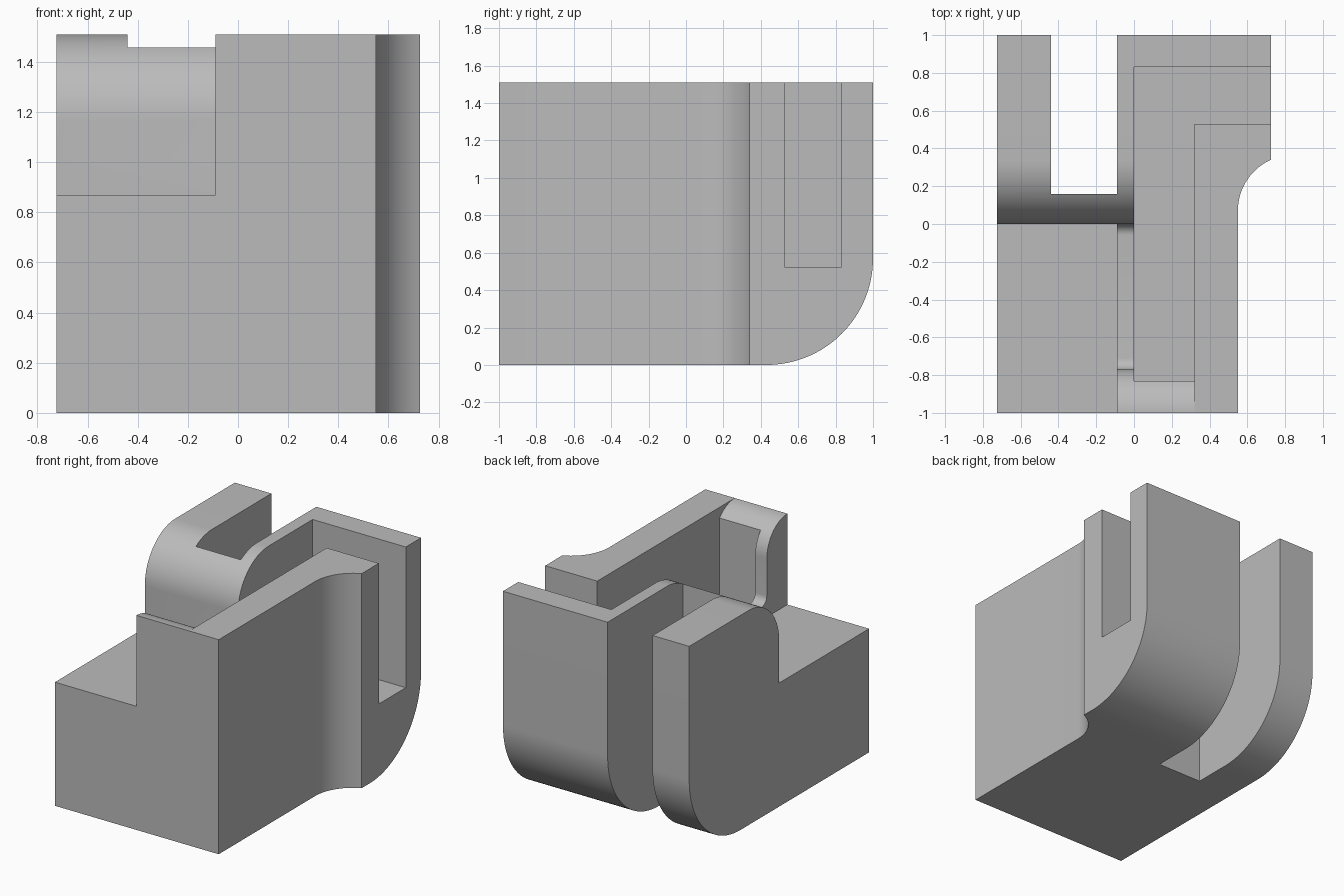
import bpy
import bmesh
from math import sin, cos, radians
from mathutils import Vector

default = bpy.data.objects.get("Cube")
if default:
    bpy.data.objects.remove(default, do_unlink=True)

grey = bpy.data.materials.new("plain grey")
grey.use_nodes = True
grey.diffuse_color = (0.5, 0.5, 0.5, 1)
for node in grey.node_tree.nodes:
    if node.type == "BSDF_PRINCIPLED":
        node.inputs["Base Color"].default_value = grey.diffuse_color

HEIGHT, ABOVE, BELOW = 1.51, 1.8, -0.2
WALL = -0.09          # outer face of the thin pocket wall


def arc(cx, cy, r, start, end, steps=20):
    """Points on a circle between two angles in degrees."""
    angles = [radians(start + (end - start) * i / steps) for i in range(steps + 1)]
    return [(cx + r * cos(a), cy + r * sin(a)) for a in angles]


def prism(name, points, axis, low, high):
    """Extrude an outline: (y, z) points along x, or (x, y) points along z."""
    bm = bmesh.new()
    place = (lambda a, b: (low, a, b)) if axis == "x" else (lambda a, b: (a, b, low))
    face = bm.faces.new([bm.verts.new(place(a, b)) for a, b in points])
    out = bmesh.ops.extrude_face_region(bm, geom=[face])
    verts = [g for g in out["geom"] if isinstance(g, bmesh.types.BMVert)]
    step = high - low
    bmesh.ops.translate(bm, verts=verts, vec=Vector((step, 0, 0) if axis == "x" else (0, 0, step)))
    bmesh.ops.recalc_face_normals(bm, faces=bm.faces)
    mesh = bpy.data.meshes.new(name)
    bm.to_mesh(mesh)
    bm.free()
    mesh.materials.append(grey)
    obj = bpy.data.objects.new(name, mesh)
    bpy.context.collection.objects.link(obj)
    return obj


def rect(x0, x1, y0, y1):
    return [(x0, y0), (x1, y0), (x1, y1), (x0, y1)]


# Solid block with the hollow curve on its right flank
plan = [(-0.725, -1), (0.55, -1)] + arc(0.846, 0.07, 0.296, 180, 114.1)
plan += [(0.725, 1), (-0.725, 1)]
body = prism("body", plan, "z", 0, HEIGHT)

# Rounded inner edge of the front wall
r = 0.23
front_round = arc(-1, HEIGHT - r, r, 90, 0)
front_round += [(-0.7, HEIGHT - r), (-0.7, ABOVE), (-1, ABOVE)]

# Window in the thin wall, running into the rounded shoulder behind it
f, floor, s = 0.06, 0.96, 0.34
window = [(-0.77, ABOVE)] + arc(-0.77 + f, floor + f, f, 180, 270, 8)
window += arc(-f, floor + f, f, 270, 360, 8)
window += arc(s, HEIGHT - s, s, 180, 90) + [(s, ABOVE)]

# Rounded underside at the back
u = 0.57
underside = arc(1 - u, u, u, 270, 360, 32)
underside += [(1.2, u), (1.2, BELOW), (1 - u, BELOW)]

cutters = [
    prism("front_round_cutter", front_round, "x", -1, 0.32),
    prism("window_cutter", window, "x", -1, 0),
    prism("step_cutter", rect(-1.2, 0, 0.87, ABOVE), "x", -1, WALL),
    prism("back_slot_cutter", rect(-0.44, WALL, 0.16, 1.2), "z", BELOW, ABOVE),
    prism("pocket_cutter", [(0, -0.83), (0.32, -0.83), (0.32, 0.53), (1, 0.53),
                            (1, 0.83), (0, 0.83)], "z", 0.52, ABOVE),
    prism("underside_cutter", underside, "x", -1, 1),
]

bpy.ops.object.select_all(action="DESELECT")
bpy.context.view_layer.objects.active = body
body.select_set(True)
for cutter in cutters:
    cutter.hide_render = True
    mod = body.modifiers.new(cutter.name, "BOOLEAN")
    mod.operation = "DIFFERENCE"
    mod.solver = "EXACT"
    mod.object = cutter
    bpy.ops.object.modifier_apply(modifier=mod.name)
    bpy.data.objects.remove(cutter, do_unlink=True)

bpy.ops.object.shade_smooth_by_angle(angle=radians(20))
